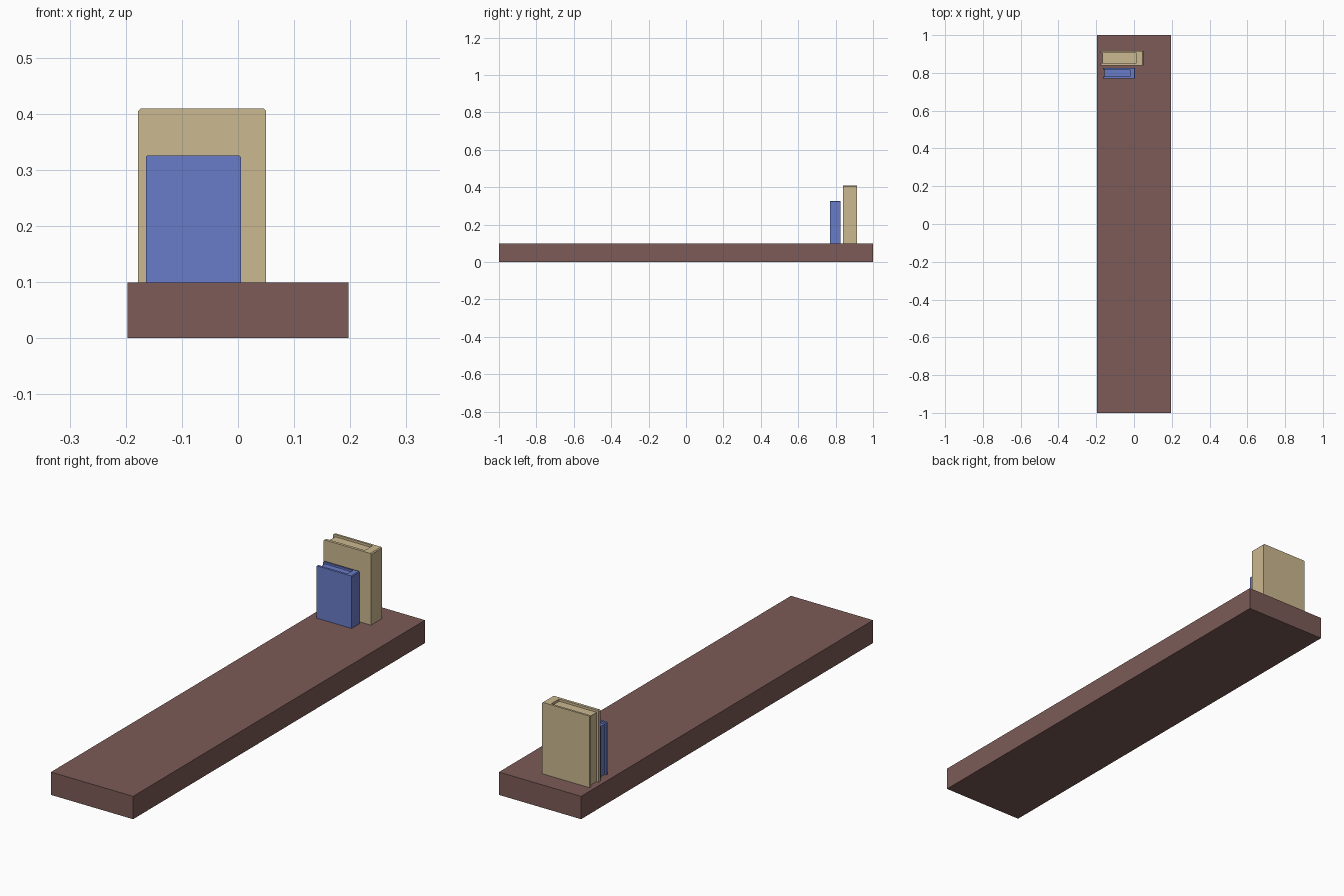
import bpy, bmesh

if "Cube" in bpy.data.objects:
    bpy.data.objects.remove(bpy.data.objects["Cube"])


def make_mat(name, color):
    m = bpy.data.materials.new(name)
    m.diffuse_color = (*color, 1)
    m.use_nodes = True
    m.node_tree.nodes["Principled BSDF"].inputs["Base Color"].default_value = m.diffuse_color
    return m


def add_object(name, bm, mat):
    bmesh.ops.recalc_face_normals(bm, faces=bm.faces)
    me = bpy.data.meshes.new(name)
    bm.to_mesh(me)
    bm.free()
    me.materials.append(mat)
    ob = bpy.data.objects.new(name, me)
    bpy.context.collection.objects.link(ob)
    return ob


def box(name, x0, x1, y0, y1, z0, z1, mat):
    bm = bmesh.new()
    bmesh.ops.create_cube(bm, size=1)
    for v in bm.verts:
        v.co = (x1 if v.co.x > 0 else x0, y1 if v.co.y > 0 else y0, z1 if v.co.z > 0 else z0)
    return add_object(name, bm, mat)


def book(name, x0, x1, y0, y1, z0, z1, front, back, spine, recess, cut, mat):
    # C-shaped cover extruded upward, open towards -x
    xs = x1 - spine
    outline = [(x0, y0), (x1, y0), (x1, y1), (x0, y1),
               (x0, y1 - back), (xs, y1 - back), (xs, y0 + front), (x0, y0 + front)]
    bm = bmesh.new()
    base = bm.faces.new([bm.verts.new((x, y, z0)) for x, y in outline])
    ext = bmesh.ops.extrude_face_region(bm, geom=[base])
    for v in ext["geom"]:
        if isinstance(v, bmesh.types.BMVert):
            v.co.z = z1
    # clipped top corners at spine and fore edge
    edges = [e for e in bm.edges
             if all(v.co.z > z1 - 1e-5 for v in e.verts)
             and (all(abs(v.co.x - x0) < 1e-5 for v in e.verts)
                  or all(abs(v.co.x - x1) < 1e-5 for v in e.verts))]
    bmesh.ops.bevel(bm, geom=edges, offset=cut, segments=1, affect='EDGES')
    add_object(name + "_cover", bm, mat)
    # page block set back inside the cover
    box(name + "_pages", x0 + recess, xs, y0 + front, y1 - back, z0, z1 - recess, mat)


wood = make_mat("brown", (0.20, 0.105, 0.095))
tan = make_mat("tan", (0.60, 0.48, 0.28))
blue = make_mat("blue", (0.14, 0.20, 0.58))

# shelf board
box("shelf", -0.197, 0.197, -1, 1, 0, 0.099, wood)

# books
book("large_book", -0.178, 0.05, 0.84, 0.915, 0.099, 0.409, 0.012, 0.009, 0.038, 0.01, 0.004, tan)
book("small_book", -0.164, 0.005, 0.771, 0.825, 0.099, 0.326, 0.010, 0.007, 0.026, 0.008, 0.003, blue)
